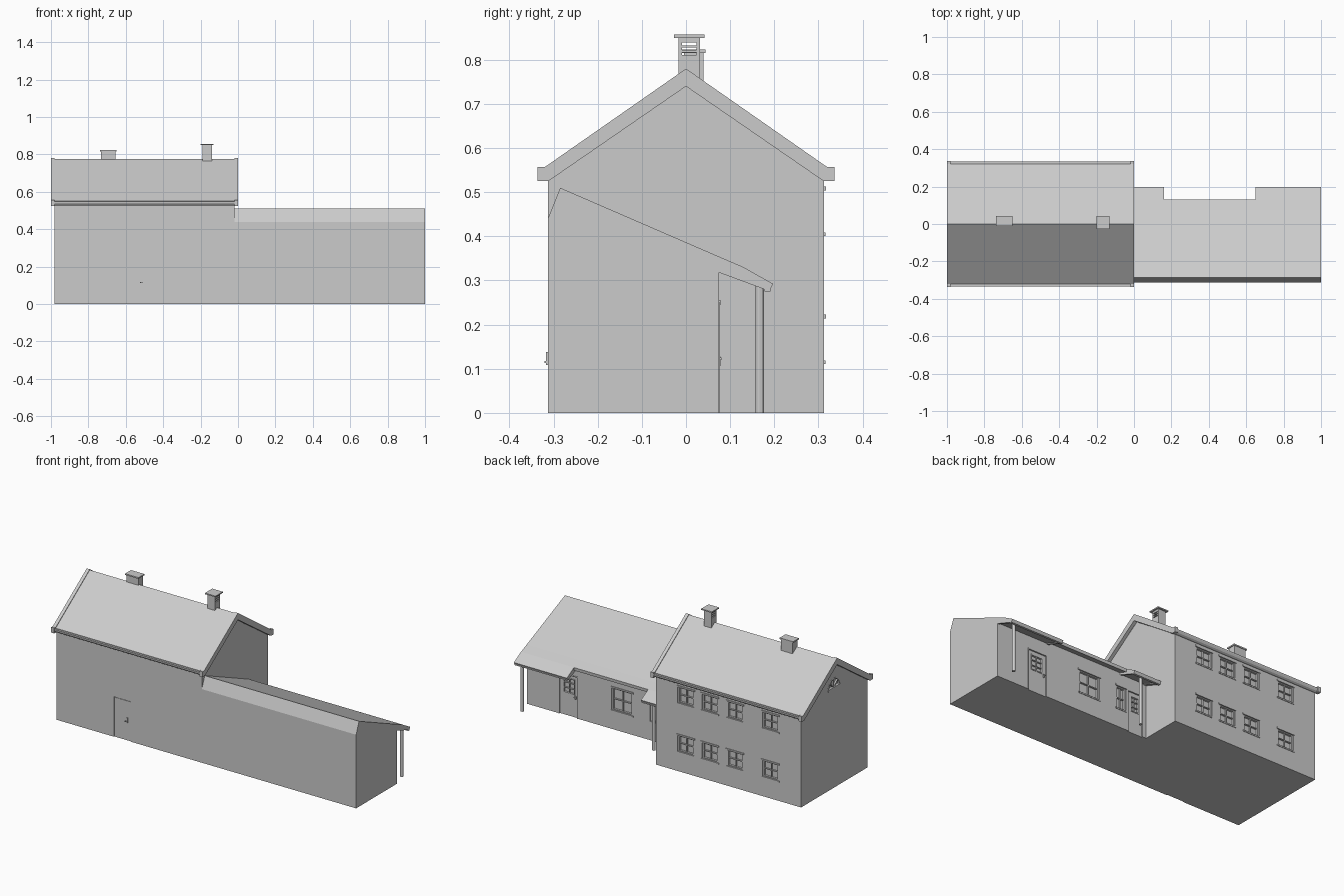
import bpy, bmesh, math

if "Cube" in bpy.data.objects:
    bpy.data.objects.remove(bpy.data.objects["Cube"])

def finish(name, bm):
    bmesh.ops.recalc_face_normals(bm, faces=bm.faces)
    me = bpy.data.meshes.new(name)
    bm.to_mesh(me)
    bm.free()
    ob = bpy.data.objects.new(name, me)
    bpy.context.collection.objects.link(ob)
    return ob

def add_prism(bm, pts, x0, x1):
    """Extrude a (y, z) outline along x."""
    a = [bm.verts.new((x0, y, z)) for y, z in pts]
    b = [bm.verts.new((x1, y, z)) for y, z in pts]
    bm.faces.new(a)
    bm.faces.new(b[::-1])
    for i in range(len(pts)):
        j = (i + 1) % len(pts)
        bm.faces.new((a[i], b[i], b[j], a[j]))

def prisms(name, items):
    bm = bmesh.new()
    for pts, x0, x1 in items:
        add_prism(bm, pts, x0, x1)
    return finish(name, bm)

def rect(y0, y1, z0, z1):
    return [(y0, z0), (y1, z0), (y1, z1), (y0, z1)]

def boxes(name, items):
    return prisms(name, [(rect(y0, y1, z0, z1), x0, x1) for x0, x1, y0, y1, z0, z1 in items])

def mirror(pts):
    return [(-y, z) for y, z in pts]

def both(half):
    """Close a right-half outline that starts and ends on y = 0."""
    inner = [p for p in half if p[0] > 1e-6]
    return [half[0]] + inner + [half[-1]] + mirror(inner)[::-1]

def arc(r, n=16, cz=0.596):
    return [(r * math.cos(math.pi * i / n), cz + r * math.sin(math.pi * i / n)) for i in range(n + 1)]

def carve(ob, cutter):
    m = ob.modifiers.new("openings", 'BOOLEAN')
    m.operation = 'DIFFERENCE'
    m.solver = 'EXACT'
    m.object = cutter
    bpy.context.view_layer.objects.active = ob
    bpy.ops.object.modifier_apply(modifier=m.name)
    bpy.data.objects.remove(cutter)

DEPTH = 0.016

def glazing(x0, x1, z0, z1, wall, cols, rows, fw=0.01, bar=0.005):
    """Frame and glazing bars set back in the wall."""
    a, b = wall - DEPTH - 0.001, wall - 0.004
    out = [(x0, x0 + fw, a, b, z0, z1), (x1 - fw, x1, a, b, z0, z1),
           (x0, x1, a, b, z0, z0 + fw), (x0, x1, a, b, z1 - fw, z1)]
    for i in range(1, cols):
        c = x0 + (x1 - x0) * i / cols
        out.append((c - bar / 2, c + bar / 2, a, b - 0.003, z0, z1))
    for i in range(1, rows):
        c = z0 + (z1 - z0) * i / rows
        out.append((x0, x1, a, b - 0.003, c - bar / 2, c + bar / 2))
    return out

def window(name, x0, x1, z0, z1, wall):
    trim = [(x0 - 0.006, x1 + 0.006, wall - 0.01, wall + 0.004, z1 - 0.004, z1 + 0.005),
            (x0 - 0.004, x1 + 0.004, wall - 0.016, wall + 0.003, z0 - 0.004, z0 + 0.004)]
    boxes(name, glazing(x0, x1, z0, z1, wall, 2, 2) + trim)
    return (x0, x1, wall - DEPTH, wall + 0.05, z0, z1)

def back_door(name, x0, x1, handle_x):
    wall, top = 0.075, 0.25
    a, b = wall - DEPTH - 0.001, wall - 0.003
    e, g = 0.006, 0.026
    parts = [(x0, x0 + e, a, wall + 0.002, 0, top), (x1 - e, x1, a, wall + 0.002, 0, top),
             (x0, x1, a, wall + 0.002, top - e, top),
             (x0 + e, x1 - e, a, b - 0.003, 0, 0.13),
             (x0 + e, x0 + g, a, b - 0.003, 0.13, top - e), (x1 - g, x1 - e, a, b - 0.003, 0.13, top - e),
             (x0 + e, x1 - e, a, b - 0.003, 0.225, top - e),
             (handle_x - 0.003, handle_x + 0.003, b - 0.005, wall + 0.003, 0.11, 0.128),
             (handle_x - 0.008, handle_x + 0.008, wall + 0.001, wall + 0.005, 0.12, 0.125)]
    boxes(name, parts + glazing(x0 + g, x1 - g, 0.13, 0.225, wall, 2, 3, 0.006, 0.004))
    return (x0, x1, wall - DEPTH, wall + 0.05, -0.01, top)

# main house walls with gables
house = prisms("house_walls", [(both([(0, 0.742), (0.313, 0.525), (0.313, 0), (0, 0)]), -0.98, -0.02)])

# two rows of back windows
cuts = []
for row, z0 in (("lower", 0.115), ("upper", 0.405)):
    for i, x0 in enumerate((-0.272, -0.432, -0.597, -0.832)):
        cuts.append(window(f"{row}_window_{i + 1}", x0, x0 + 0.108, z0, z0 + 0.103, 0.313))
# front door opening
cuts.append((-0.60, -0.49, -0.35, -0.309, -0.01, 0.24))
carve(house, boxes("house_cutter", cuts))
boxes("front_door", [(-0.597, -0.493, -0.312, -0.305, 0.003, 0.237)])
boxes("front_door_handle", [(-0.515, -0.509, -0.317, -0.310, 0.108, 0.138),
                            (-0.525, -0.509, -0.321, -0.316, 0.113, 0.118)])

# half-round fan window in the left gable
carve(house, prisms("fan_cutter", [(arc(0.06), -1.1, -0.968)]))
fan = [(arc(0.06) + arc(0.051)[::-1], -0.981, -0.967), (rect(-0.06, 0.06, 0.592, 0.602), -0.983, -0.967)]
for deg in (45, 90, 135):
    c, s = math.cos(math.radians(deg)), math.sin(math.radians(deg))
    w = 0.0025
    fan.append(([(-s * w, 0.596 + c * w), (s * w, 0.596 - c * w),
                 (c * 0.055 + s * w, 0.596 + s * 0.055 - c * w),
                 (c * 0.055 - s * w, 0.596 + s * 0.055 + c * w)], -0.978, -0.967))
prisms("fan_window", fan)

# main roof, verge boards and gutters
prisms("house_roof", [(both([(0, 0.776), (0.322, 0.551), (0.322, 0.54), (0.312, 0.525), (0, 0.739)]), -0.981, -0.019)])
barge = both([(0, 0.78), (0.32, 0.557), (0.336, 0.557), (0.336, 0.525), (0.312, 0.525), (0, 0.74)])
prisms("verge_boards", [(barge, -1.0, -0.98), (barge, -0.02, 0.0)])
gutter = [(0.312, 0.526), (0.312, 0.548), (0.334, 0.548), (0.333, 0.54), (0.328, 0.531), (0.32, 0.526)]
prisms("house_gutters", [(g, -0.985, -0.015) for g in (gutter, mirror(gutter))])

# left chimney: block with thin cap
boxes("left_chimney", [(-0.733, -0.655, -0.005, 0.04, 0.73, 0.816), (-0.738, -0.65, -0.012, 0.044, 0.815, 0.823)])

# right chimney: louvred shaft with flat cap
shaft = boxes("right_chimney", [(-0.19, -0.14, -0.017, 0.032, 0.73, 0.851)])
slots = [(-0.25, -0.08, -0.009, 0.024, z, z + 0.006) for z in (0.811, 0.822, 0.833)]
carve(shaft, boxes("slot_cutter", slots))
boxes("right_chimney_cap", [(-0.2, -0.13, -0.027, 0.042, 0.85, 0.857)])

# low wing with steep front strip and long back slope
wing = prisms("wing", [([(-0.313, 0), (-0.313, 0.44), (-0.285, 0.51), (0.075, 0.354), (0.075, 0)], -0.02, 1.0)])
wing_cuts = [window("wing_window_1", 0.30, 0.44, 0.11, 0.25, 0.075),
             window("wing_window_2", 0.118, 0.185, 0.11, 0.25, 0.075),
             back_door("wing_door_1", 0.66, 0.79, 0.68),
             back_door("wing_door_2", 0.0, 0.108, 0.018)]
carve(wing, boxes("wing_cutter", wing_cuts))

# overhanging eaves, cut back in the middle
wide = [(0.075, 0.354), (0.13, 0.3305), (0.197, 0.2925), (0.191, 0.279), (0.075, 0.323)]
short = [(0.075, 0.354), (0.13, 0.3305), (0.128, 0.312), (0.075, 0.331)]
prisms("wing_eaves", [(wide, -0.02, 0.16), (short, 0.16, 0.65), (wide, 0.65, 1.0)])
trim = [(0.075, 0.324), (0.191, 0.281), (0.191, 0.275), (0.075, 0.318)]
prisms("eaves_trim", [(trim, -0.02, 0.0), (trim, 0.148, 0.16), (trim, 0.65, 0.662), (trim, 0.988, 1.0),
                      (rect(0.178, 0.191, 0.275, 0.283), -0.02, 0.16),
                      (rect(0.178, 0.191, 0.275, 0.283), 0.65, 1.0)])

# porch posts
for i, x in enumerate((0.095, 0.966)):
    bm = bmesh.new()
    bmesh.ops.create_cone(bm, cap_ends=True, segments=12, radius1=0.0095, radius2=0.0095, depth=0.29)
    bmesh.ops.translate(bm, verts=bm.verts, vec=(x, 0.167, 0.145))
    finish(f"porch_post_{i + 1}", bm)
